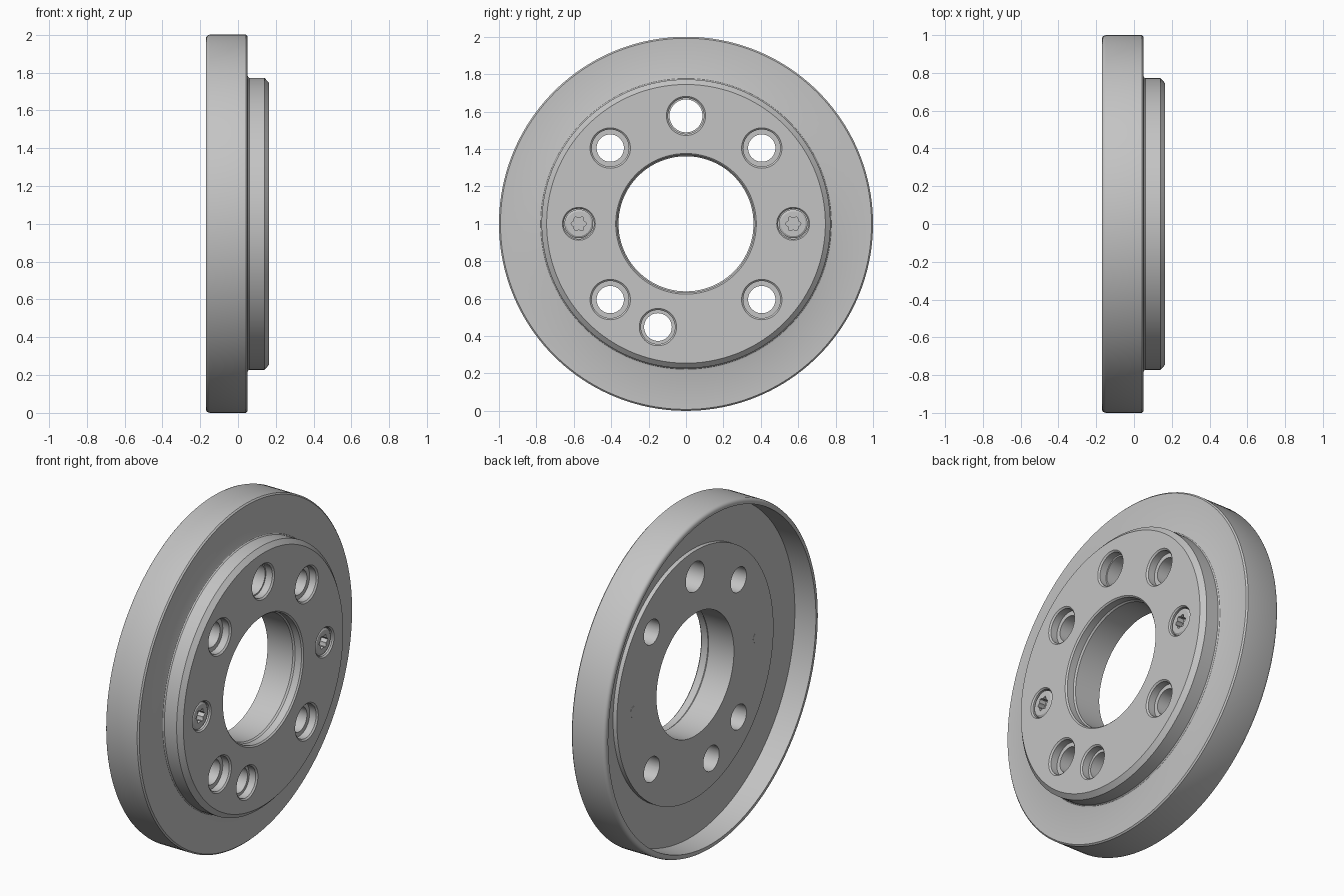
import bpy, bmesh, math

if "Cube" in bpy.data.objects:
    bpy.data.objects.remove(bpy.data.objects["Cube"])

CZ = 1.0          # height of the wheel axis (runs along x)
FRONT = 0.165     # hub face
BACK = -0.06      # rear boss face

steel = bpy.data.materials.new("steel grey")
steel.diffuse_color = (0.55, 0.55, 0.55, 1)
steel.use_nodes = True
steel.node_tree.nodes["Principled BSDF"].inputs["Base Color"].default_value = steel.diffuse_color


def finish(name, bm):
    bmesh.ops.remove_doubles(bm, verts=bm.verts, dist=1e-5)
    bmesh.ops.recalc_face_normals(bm, faces=bm.faces)
    me = bpy.data.meshes.new(name)
    bm.to_mesh(me)
    bm.free()
    me.materials.append(steel)
    ob = bpy.data.objects.new(name, me)
    bpy.context.collection.objects.link(ob)
    return ob


def lathe(name, profile, y=0.0, z=0.0, n=48):
    """Revolve a closed (x, radius) profile about an axis parallel to x."""
    bm = bmesh.new()
    rings = []
    for i in range(n):
        a = 2 * math.pi * i / n
        rings.append([bm.verts.new((x, y + r * math.cos(a), CZ + z + r * math.sin(a)))
                      for x, r in profile])
    m = len(profile)
    for i in range(n):
        p, q = rings[i], rings[(i + 1) % n]
        for j in range(m):
            k = (j + 1) % m
            if profile[j][1] == 0 and profile[k][1] == 0:
                continue
            bm.faces.new((p[j], p[k], q[k], q[j]))
    return finish(name, bm)


def star_prism(name, y, x0, x1, outer, inner):
    """Six-lobed socket cutter."""
    bm = bmesh.new()
    ends = []
    for x in (x0, x1):
        ring = []
        for i in range(24):
            a = 2 * math.pi * i / 24
            r = (outer + inner) / 2 + (outer - inner) / 2 * math.cos(6 * a)
            ring.append(bm.verts.new((x, y + r * math.cos(a), CZ + r * math.sin(a))))
        bm.faces.new(ring)
        ends.append(ring)
    for i in range(24):
        k = (i + 1) % 24
        bm.faces.new((ends[0][i], ends[0][k], ends[1][k], ends[1][i]))
    return finish(name, bm)


def cut(target, cutter):
    mod = target.modifiers.new("cut", 'BOOLEAN')
    mod.operation = 'DIFFERENCE'
    mod.solver = 'EXACT'
    mod.object = cutter
    select(target)
    bpy.ops.object.modifier_apply(modifier=mod.name)
    bpy.data.objects.remove(cutter)


def select(ob):
    bpy.ops.object.select_all(action='DESELECT')
    ob.select_set(True)
    bpy.context.view_layer.objects.active = ob


def smooth(ob):
    select(ob)
    bpy.ops.object.shade_smooth_by_angle(angle=math.radians(30))


# Flange: bore, chamfered hub, plate, thin rim, recessed back and rear boss
flange = lathe("flange", [
    (FRONT, 0.376), (0.157, 0.368), (0.115, 0.368), (0.105, 0.361), (BACK, 0.361),
    (BACK, 0.73), (-0.035, 0.73), (-0.035, 0.965), (-0.17, 0.968),
    (-0.17, 0.982), (-0.167, 0.99), (-0.161, 0.996), (-0.15, 1.0),
    (0.042, 1.0), (0.05, 0.992),
    (0.05, 0.785), (0.053, 0.777), (0.06, 0.772),
    (0.14, 0.772), (FRONT, 0.745)], n=160)

# Counterbored through holes: y, z, rim radius, hole radius
for y, z, rim, hole in [(0.405, 0.405, 0.108, 0.073), (-0.405, 0.405, 0.108, 0.073),
                        (0.405, -0.405, 0.108, 0.073), (-0.405, -0.405, 0.108, 0.073),
                        (0, 0.577, 0.105, 0.088), (-0.15, -0.552, 0.1, 0.074)]:
    cut(flange, lathe("hole_cutter", [
        (0.2, 0), (0.2, rim), (FRONT, rim), (0.157, rim - 0.009), (0.115, rim - 0.009),
        (0.115, hole), (-0.2, hole), (-0.2, 0)], y, z))

# Two recessed screws with lobed sockets
for side, y in (("left", -0.573), ("right", 0.573)):
    cut(flange, lathe("pocket_cutter", [
        (0.2, 0), (0.2, 0.088), (FRONT, 0.088), (0.157, 0.081), (0.1, 0.081), (0.1, 0)], y))
    screw = lathe(side + "_screw", [
        (0.156, 0), (0.156, 0.066), (0.149, 0.077), (0.12, 0.077), (0.095, 0.077),
        (0.095, 0.032), (BACK - 0.001, 0.032), (BACK - 0.001, 0)], y)
    cut(screw, star_prism("socket_cutter", y, 0.115, 0.2, 0.042, 0.03))
    smooth(screw)

smooth(flange)
